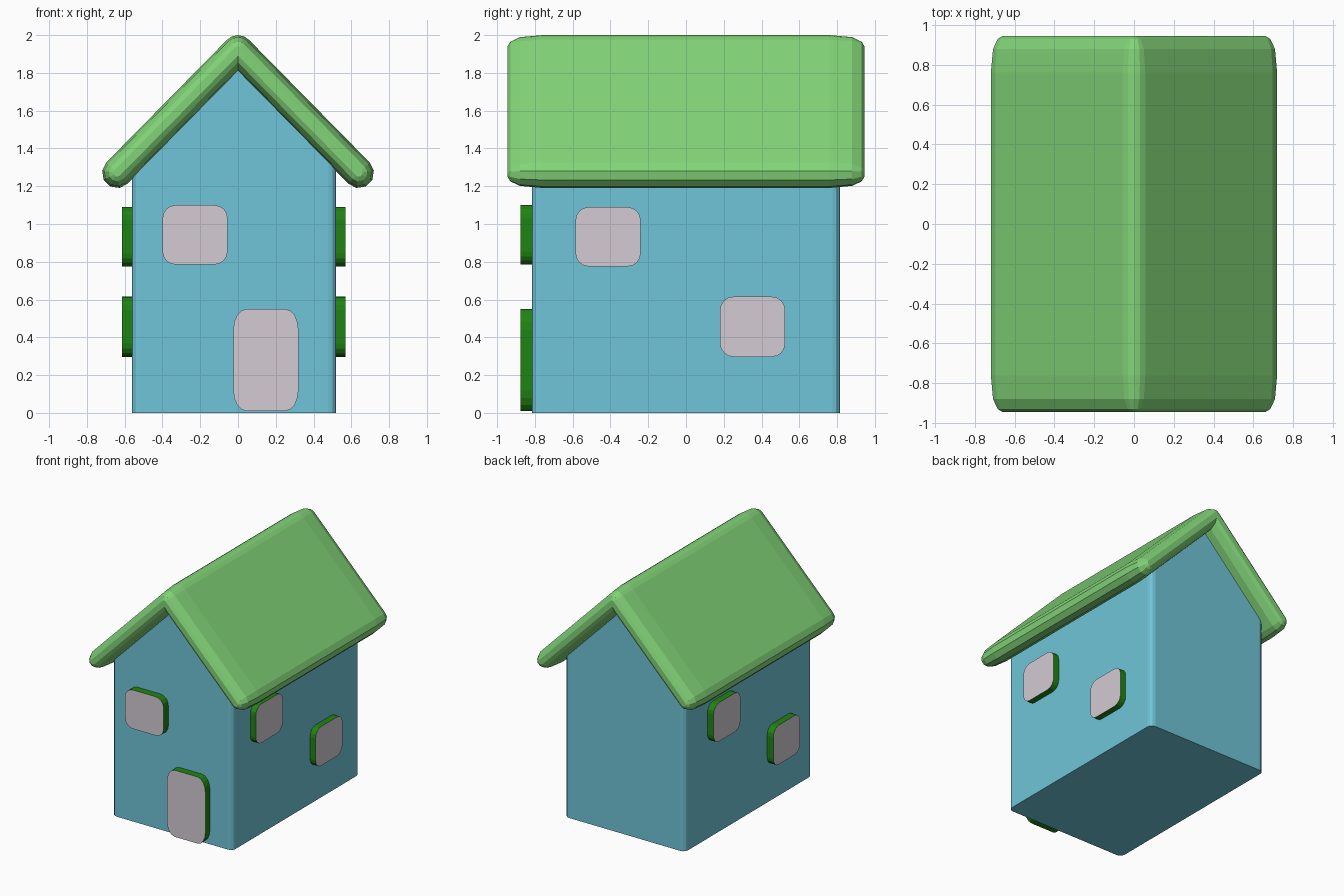
import bpy, bmesh, math
from mathutils import Vector

if "Cube" in bpy.data.objects:
    bpy.data.objects.remove(bpy.data.objects["Cube"])


def material(name, rgb):
    m = bpy.data.materials.new(name)
    lin = [(c / 255 / 12.92) if c < 11 else ((c / 255 + 0.055) / 1.055) ** 2.4 for c in rgb]
    m.diffuse_color = (*lin, 1)
    m.use_nodes = True
    m.node_tree.nodes["Principled BSDF"].inputs["Base Color"].default_value = m.diffuse_color
    return m


BLUE = material("wall blue", (112, 197, 216))
GREEN = material("roof green", (130, 212, 120))
DARK = material("frame dark green", (32, 132, 18))
PANE = material("pane pale grey", (211, 203, 211))


def loft(name, rings, mats, rule=None):
    """Skin closed rings of points, cap both ends, colour faces by a rule."""
    bm = bmesh.new()
    loops = [[bm.verts.new(p) for p in ring] for ring in rings]
    n = len(loops[0])
    for a, b in zip(loops, loops[1:]):
        for i in range(n):
            j = (i + 1) % n
            bm.faces.new((a[i], a[j], b[j], b[i]))
    bm.faces.new(loops[0])
    bm.faces.new(loops[-1])
    bmesh.ops.recalc_face_normals(bm, faces=bm.faces)
    if rule:
        for f in bm.faces:
            f.material_index = rule(f)
    me = bpy.data.meshes.new(name)
    bm.to_mesh(me)
    bm.free()
    for m in mats:
        me.materials.append(m)
    ob = bpy.data.objects.new(name, me)
    bpy.context.collection.objects.link(ob)
    return ob


# Walls: floor outline with rounded corners, extruded up and cut to a gable
X0, X1, Y = -0.56, 0.52, 0.815
PEAK = 1.87


def rounded_rect(u0, u1, v0, v1, ru, rv, seg):
    pts = []
    for k, (cu, cv) in enumerate([(u1 - ru, v1 - rv), (u0 + ru, v1 - rv),
                                  (u0 + ru, v0 + rv), (u1 - ru, v0 + rv)]):
        for s in range(seg + 1):
            a = math.pi / 2 * (k + s / seg)
            pts.append((cu + ru * math.cos(a), cv + rv * math.sin(a)))
    return pts


floor = rounded_rect(X0, X1, -Y, Y, 0.04, 0.04, 3)
walls = loft("walls", [[(x, y, 0) for x, y in floor], [(x, y, 2.2) for x, y in floor]], [BLUE])
bm = bmesh.new()
bm.from_mesh(walls.data)
for side in (-1, 1):
    cut = bmesh.ops.bisect_plane(bm, geom=bm.verts[:] + bm.edges[:] + bm.faces[:],
                                 plane_co=(0, 0, PEAK), plane_no=(side, 0, 1), clear_outer=True)
    edges = [e for e in cut["geom_cut"] if isinstance(e, bmesh.types.BMEdge)]
    bmesh.ops.holes_fill(bm, edges=edges)
bmesh.ops.recalc_face_normals(bm, faces=bm.faces)
bm.to_mesh(walls.data)
bm.free()

# Roof: a rounded chevron section that thins towards the front and back ends
TIP = Vector((0.64, 1.27))
RIDGE = 1.92


def chevron(y, t):
    slope = math.atan2(RIDGE - TIP.y, TIP.x)
    up = math.pi / 2 - slope
    half = [(t * math.sin(a), RIDGE + t * math.cos(a)) for a in (slope / 2, slope)]
    for s in range(6):
        a = up - math.pi * s / 5
        half.append((TIP.x + t * math.cos(a), TIP.y + t * math.sin(a)))
    ring = [(0, RIDGE + t)] + half + [(0, RIDGE - t / math.cos(slope))]
    ring += [(-x, z) for x, z in reversed(half)]
    return [(x, y, z) for x, z in ring]


ends = [(0.945, 0.02), (0.93, 0.045), (0.88, 0.069), (0.76, 0.08)]
sections = [(-y, t) for y, t in ends] + [(y, t) for y, t in reversed(ends)]
loft("roof", [chevron(y, t) for y, t in sections], [GREEN])


# Windows and door: rounded dark green plates with a pale outer face
def plate(name, to3d, outward, u0, u1, v0, v1, depth, ru=0.07, rv=0.07):
    out = rounded_rect(u0, u1, v0, v1, ru, rv, 4)
    n = Vector(outward)
    loft(name, [[to3d(u, v, d) for u, v in out] for d in depth], [DARK, PANE],
         lambda f: 1 if f.normal.dot(n) > 0.9 else 0)


def front(u, v, d):
    return (u, d, v)


def side_wall(u, v, d):
    return (d, u, v)


plate("front_window", front, (0, -1, 0), -0.40, -0.055, 0.785, 1.10, (-0.79, -0.875))
plate("front_door", front, (0, -1, 0), -0.025, 0.32, 0.01, 0.55, (-0.79, -0.875), 0.07, 0.11)
HIGH, LOW = (0.775, 1.09), (0.297, 0.615)
NEAR, FAR = (-0.585, -0.24), (0.18, 0.525)
for label, sx, depth, spots in (("right", 1, (0.50, 0.57), ((NEAR, HIGH), (FAR, LOW))),
                                ("left", -1, (-0.54, -0.615), ((FAR, HIGH), (NEAR, LOW)))):
    for tag, (ys, zs) in zip(("upper", "lower"), spots):
        plate(f"{label}_{tag}_window", side_wall, (sx, 0, 0), *ys, *zs, depth)
